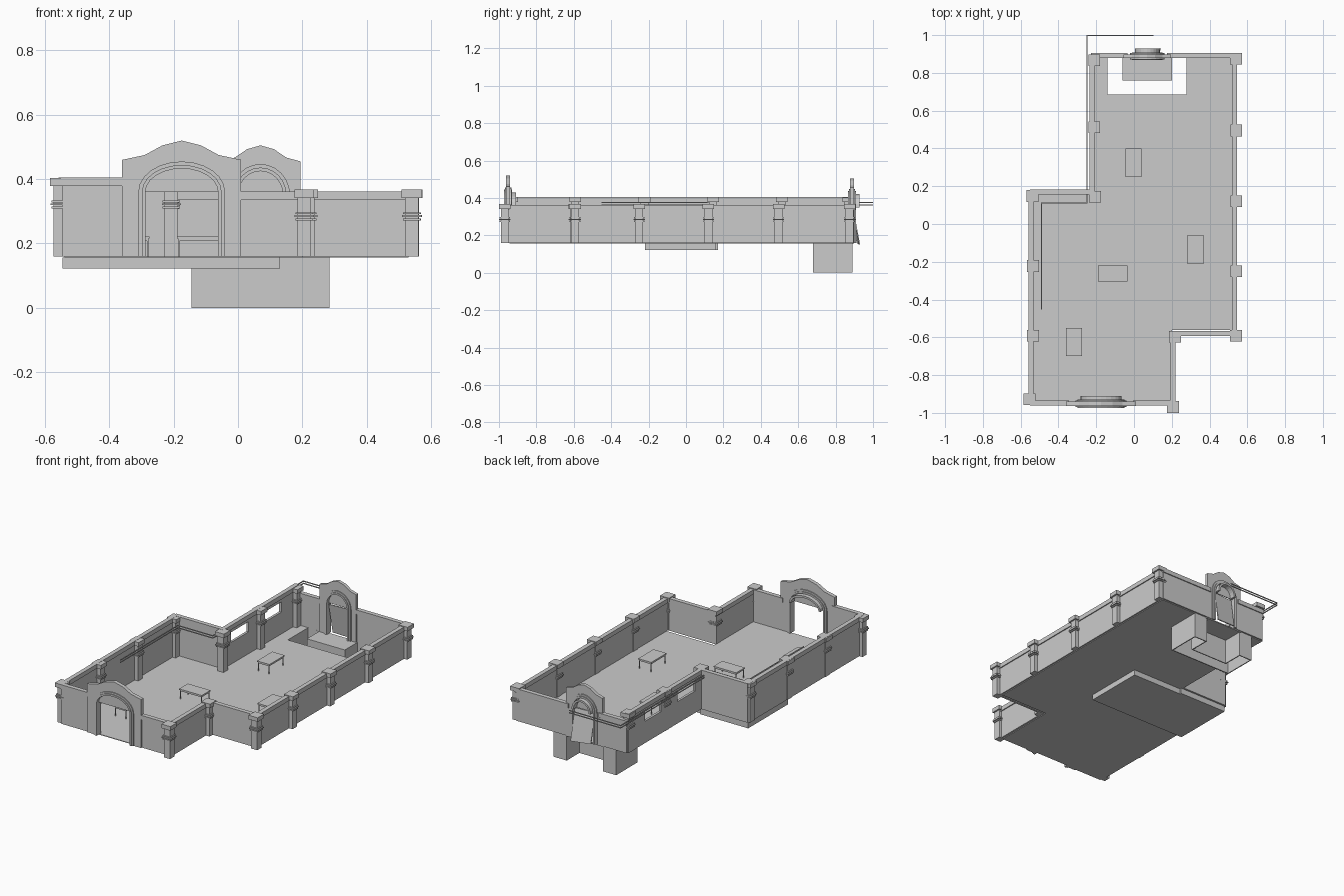
import bpy, bmesh, math
from mathutils import Matrix, Vector

if "Cube" in bpy.data.objects:
    bpy.data.objects.remove(bpy.data.objects["Cube"])

Z0 = 0.16  # floor level


def finish(name, bm):
    bmesh.ops.recalc_face_normals(bm, faces=bm.faces)
    me = bpy.data.meshes.new(name)
    bm.to_mesh(me)
    bm.free()
    ob = bpy.data.objects.new(name, me)
    bpy.context.collection.objects.link(ob)
    return ob


def add_box(bm, x0, x1, y0, y1, z0, z1):
    m = Matrix.Translation(((x0 + x1) / 2, (y0 + y1) / 2, (z0 + z1) / 2)) @ \
        Matrix.Diagonal((x1 - x0, y1 - y0, z1 - z0, 1))
    bmesh.ops.create_cube(bm, size=1, matrix=m)


def boxes(name, *items):
    bm = bmesh.new()
    for b in items:
        add_box(bm, *b)
    return finish(name, bm)


def prism(name, pts, depth):
    """Extrude a 3D polygon along the vector depth."""
    bm = bmesh.new()
    f = bm.faces.new([bm.verts.new(p) for p in pts])
    ext = bmesh.ops.extrude_face_region(bm, geom=[f], use_keep_orig=True)
    vs = [g for g in ext["geom"] if isinstance(g, bmesh.types.BMVert)]
    bmesh.ops.translate(bm, verts=vs, vec=Vector(depth))
    return finish(name, bm)


# Floor, notched around the pit at the back
plan = [(-.54, -.945), (.2, -.945), (.2, -.56), (.53, -.56), (.53, .89), (.285, .89), (.285, .68),
        (-.145, .68), (-.145, .89), (-.215, .89), (-.215, .165), (-.54, .165)]
prism("floor", [(x, y, Z0) for x, y in plan], (0, 0, -.004))


# Walls with a slightly wider top rail
def wall(name, x0, x1, y0, y1, top, windows=()):
    r, t = .006, .0075
    if x0 == x1:
        x0, x1 = x0 - t, x1 + t
    else:
        y0, y1 = y0 - t, y1 + t
    parts = [(x0 - r, x1 + r, y0 - r, y1 + r, top - .027, top)]
    zt = top - .027
    if windows:  # solid below, piers between the window openings
        parts.append((x0, x1, y0, y1, Z0, .295))
        y = y0
        for a, b in windows:
            parts.append((x0, x1, y, a, .295, zt))
            y = b
        parts.append((x0, x1, y, y1, .295, zt))
        parts.append((x0, x1, y0, y1, .358, zt))
    else:
        parts.append((x0, x1, y0, y1, Z0, zt))
    boxes(name, *parts)


HI, LO = .405, .362
wall("left_wall", -.545, -.545, -.945, .17, HI)
wall("left_return_wall", -.545, -.22, .17, .17, HI)
wall("left_window_wall", -.222, -.222, .17, .89, HI, [(.24, .41), (.57, .73)])
wall("right_wall", .532, .532, -.58, .89, LO)
wall("right_return_wall", .2, .532, -.58, -.58, LO)
wall("front_side_wall", .205, .205, -.945, -.58, LO)
wall("front_wall_left", -.545, -.35, -.948, -.948, HI)
wall("front_wall_right", 0, .205, -.948, -.948, LO)
wall("back_wall_left", -.222, -.04, .892, .892, LO)
wall("back_wall_right", .18, .532, .892, .892, LO)


# Pillars: shaft, double ring moulding, cap
def pillar(name, x, y, dz):
    def sq(h, z0, z1):
        return (x - h, x + h, y - h, y + h, z0 + dz, z1 + dz)
    boxes(name, (x - .021, x + .021, y - .021, y + .021, Z0, .345 + dz),
          sq(.027, .272, .278), sq(.03, .282, .288), sq(.027, .291, .297), sq(.031, .342, .367))


for i, (x, y) in enumerate([(.54, .875), (.542, .495), (.542, .12), (.542, -.25), (.54, -.592),
                            (.217, -.597), (.206, -.969)]):
    pillar(f"right_pillar_{i}", x, y, 0)
for i, (x, y) in enumerate([(-.553, -.928), (-.535, -.592), (-.535, -.222), (-.537, .148),
                            (-.207, .145), (-.21, .512), (-.21, .867)]):
    pillar(f"left_pillar_{i}", x, y, .037 if i < 6 else .035)


# Arched gateways
def arc(cx, hw, spring, apex, y, n=12, base=True):
    pts = [(cx + hw * math.cos(math.pi * k / n), y, spring + (apex - spring) * math.sin(math.pi * k / n))
           for k in range(n + 1)]
    return [(cx + hw, y, Z0)] + pts + [(cx - hw, y, Z0)] if base else pts


def gateway(name, cx, crest, hw, y0, y1, hood_y, spring, apex):
    right = [(cx + x, y0, z) for x, z in crest]
    left = [(cx - x, y0, z) for x, z in reversed(crest[:-1])]
    W = crest[0][0]
    outer = [(cx + W, y0, Z0)] + right + left + [(cx - W, y0, Z0)]
    prism(name + "_wall", outer + arc(cx, hw, spring, apex, y0)[::-1], (0, y1 - y0, 0))
    # Filled head of the arch
    mid = (y0 + y1) / 2
    prism(name + "_lunette", arc(cx, hw, spring, apex, mid, base=False), (0, .005, 0))
    # Stepped mouldings around the opening
    for k, (o, d) in enumerate([(.022, .006), (.011, .011)]):
        ring = arc(cx, hw + o, spring, apex + o, y0 - d)
        prism(f"{name}_moulding_{k}", ring + arc(cx, hw, spring, apex, y0 - d)[::-1],
              (0, y1 - y0 + 2 * d, 0))
    # Hood over the opening
    ring = arc(cx, hw - .005, spring, apex - .004, mid, base=False)
    prism(name + "_hood", ring + arc(cx, hw - .017, spring, apex - .016, mid, base=False)[::-1],
          (0, hood_y - mid, 0))


gateway("front_gate", -.175, [(.185, .46), (.115, .475), (.06, .505), (0, .52)],
        .113, -.963, -.94, -.91, .36, .433)
gateway("back_gate", .07, [(.125, .455), (.08, .467), (.042, .493), (0, .505)],
        .07, .878, .898, .928, .35, .425)

# Leaning door panel in the back gateway
prism("leaning_door", [(.005, .88, .345), (.135, .888, .345), (.14, .925, .15), (.01, .912, .16)],
      (0, .006, .001))

# Pit below the back gateway: side walls, rear piers and landing
t = .006
boxes("pit_walls", (-.145, -.145 + t, .68, .89, 0, Z0), (.285 - t, .285, .68, .89, 0, Z0),
      (-.145, .285, .68, .68 + t, 0, Z0),
      (-.145, -.06, .89 - t, .89, 0, Z0), (.2, .285, .89 - t, .89, 0, Z0))
boxes("pit_landing", (-.06, .2, .76, .895, Z0 - t, Z0), (-.06, .2, .76, .76 + t, 0, Z0),
      (-.06, -.06 + t, .76, .89, 0, Z0), (.2 - t, .2, .76, .89, 0, Z0))

# Slab hanging under the left wing
boxes("under_slab", (-.545, -.215, -.22, .17, .122, Z0 - .003), (-.215, .13, -.22, .16, .122, Z0 - .003))

# Twin thin rails following the left side and stepping outside at the back
path = [(-.49, -.45), (-.49, .11), (-.25, .11), (-.25, .997), (.1, .997)]
segs = []
for (xa, ya), (xb, yb) in zip(path, path[1:]):
    for z in (.362, .376):
        w = .0025
        segs.append((min(xa, xb) - w, max(xa, xb) + w, min(ya, yb) - w, max(ya, yb) + w, z - w, z + w))
boxes("twin_rails", *segs)


# Tables: thin top, apron and four legs
def table(name, x0, x1, y0, y1):
    top, g = .222, .004
    parts = [(x0, x1, y0, y1, top - .006, top), (x0 + g, x1 - g, y0 + g, y1 - g, top - .014, top - .006)]
    for x in (x0 + g, x1 - 2 * g):
        for y in (y0 + g, y1 - 2 * g):
            parts.append((x, x + g, y, y + g, Z0, top - .006))
    boxes(name, *parts)


for i, b in enumerate([(-.045, .04, .25, .4), (-.19, -.035, -.305, -.22),
                       (.28, .37, -.21, -.06), (-.36, -.275, -.7, -.55)]):
    table(f"table_{i}", *b)
